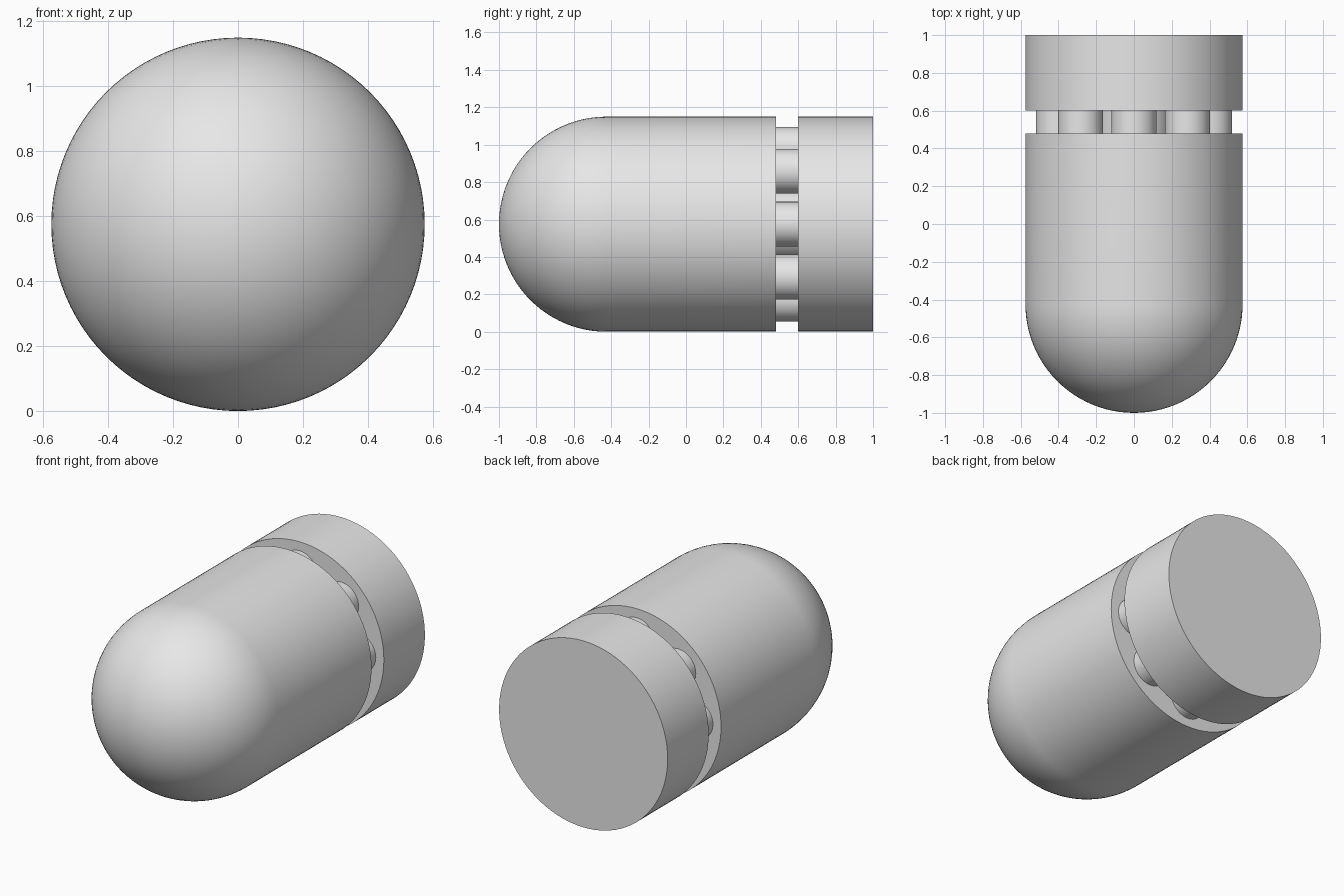
import bpy
import bmesh
import math
from mathutils import Vector

cube = bpy.data.objects.get("Cube")
if cube:
    bpy.data.objects.remove(cube, do_unlink=True)

RADIUS = 0.575
GAP_FRONT, GAP_BACK, TAIL = 0.48, 0.60, 1.0
NOSE_CENTRE = RADIUS - 1.0

grey = bpy.data.materials.new("plain_grey")
grey.use_nodes = True
colour = (0.8, 0.8, 0.8, 1.0)
grey.diffuse_color = colour
grey.node_tree.nodes["Principled BSDF"].inputs["Base Color"].default_value = colour


def lathe(name, profile, centre=(0.0, RADIUS), steps=96):
    """Revolve (radius, y) points around an axis parallel to y."""
    bm = bmesh.new()
    verts = [bm.verts.new((r, y, 0)) for r, y in profile]
    edges = [bm.edges.new(pair) for pair in zip(verts, verts[1:])]
    bmesh.ops.spin(bm, geom=verts + edges, cent=(0, 0, 0), axis=(0, 1, 0),
                   angle=math.tau, steps=steps, use_duplicate=False)
    bmesh.ops.remove_doubles(bm, verts=bm.verts[:], dist=0.0001)
    bmesh.ops.recalc_face_normals(bm, faces=bm.faces[:])
    mesh = bpy.data.meshes.new(name)
    bm.to_mesh(mesh)
    bm.free()
    mesh.materials.append(grey)
    obj = bpy.data.objects.new(name, mesh)
    obj.location = Vector((centre[0], 0, centre[1]))
    bpy.context.collection.objects.link(obj)
    bpy.ops.object.select_all(action="DESELECT")
    obj.select_set(True)
    bpy.context.view_layer.objects.active = obj
    bpy.ops.object.shade_smooth_by_angle(angle=math.radians(35))
    return obj


def cylinder(name, radius, y0, y1, **options):
    return lathe(name, [(0, y0), (radius, y0), (radius, y1), (0, y1)], **options)


# Main body with a hemispherical nose
arc = [math.radians(90 * i / 24) for i in range(25)]
nose = [(RADIUS * math.sin(a), NOSE_CENTRE - RADIUS * math.cos(a)) for a in arc]
lathe("rounded_body", nose + [(RADIUS, GAP_FRONT), (0, GAP_FRONT)])

# Rear disc
cylinder("rear_cap", RADIUS, GAP_BACK, TAIL)

# Central core and ring of pegs bridging the gap
cylinder("central_core", 0.2, GAP_FRONT, GAP_BACK, steps=48)
for i in range(8):
    a = math.tau * i / 8
    cylinder(f"peg_{i + 1}", 0.12, GAP_FRONT, GAP_BACK, steps=40,
             centre=(0.4 * math.cos(a), RADIUS + 0.4 * math.sin(a)))
